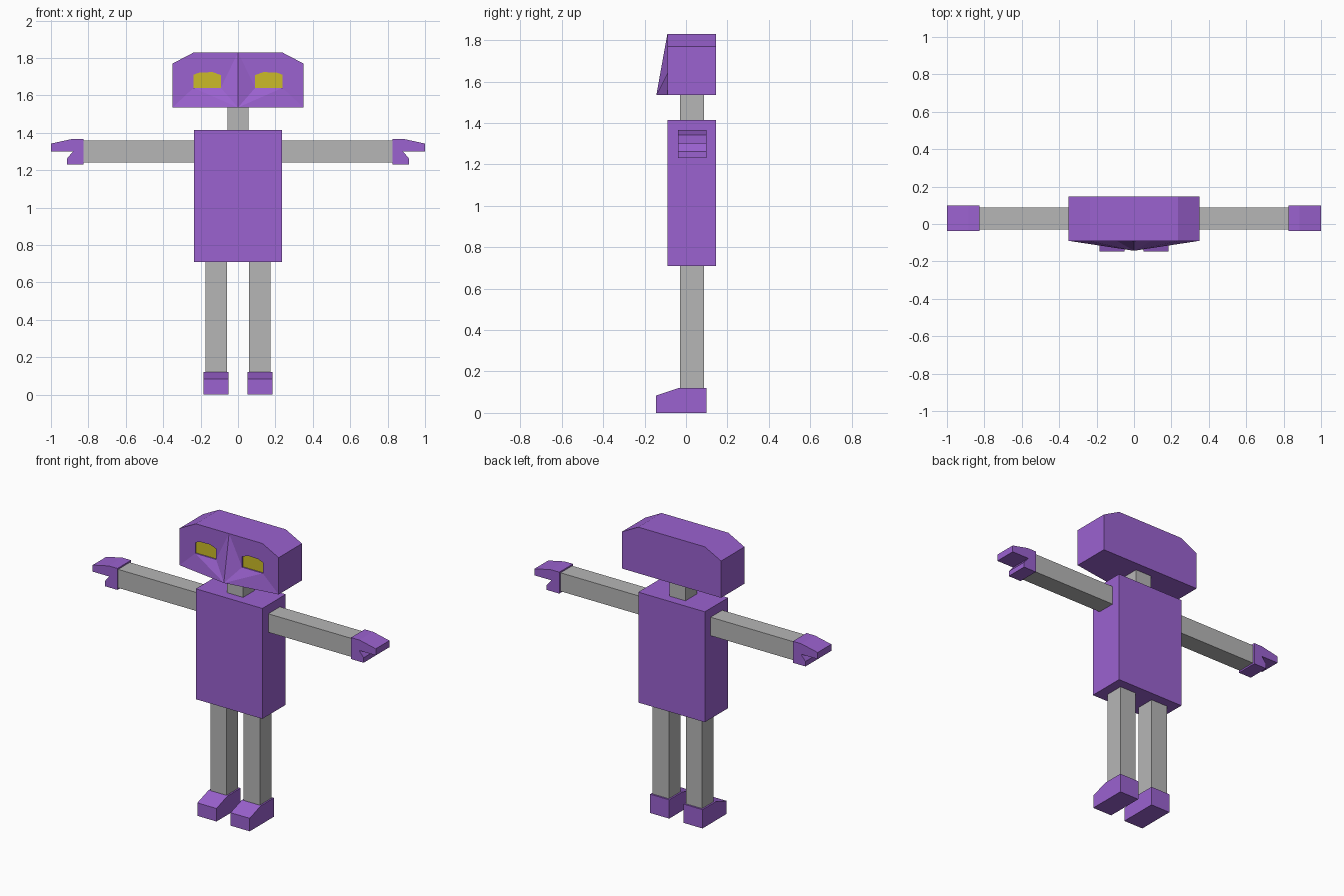
import bpy, bmesh

if "Cube" in bpy.data.objects:
    bpy.data.objects.remove(bpy.data.objects["Cube"])


def material(name, rgb):
    m = bpy.data.materials.new(name)
    m.diffuse_color = (*rgb, 1)
    m.use_nodes = True
    m.node_tree.nodes["Principled BSDF"].inputs["Base Color"].default_value = m.diffuse_color
    return m


PURPLE = material("purple", (0.328, 0.122, 0.63))
GREY = material("grey", (0.468, 0.468, 0.468))
YELLOW = material("yellow", (0.60, 0.50, 0.021))


def finish(name, bm, *mats):
    bmesh.ops.remove_doubles(bm, verts=bm.verts, dist=1e-5)
    bmesh.ops.recalc_face_normals(bm, faces=bm.faces)
    me = bpy.data.meshes.new(name)
    bm.to_mesh(me)
    bm.free()
    for m in mats:
        me.materials.append(m)
    ob = bpy.data.objects.new(name, me)
    bpy.context.collection.objects.link(ob)
    return ob


def prism(name, low, high, mat):
    """Solid between two matching outlines."""
    bm = bmesh.new()
    a = [bm.verts.new(p) for p in low]
    b = [bm.verts.new(p) for p in high]
    bm.faces.new(a)
    bm.faces.new(b)
    for i in range(len(a)):
        j = (i + 1) % len(a)
        bm.faces.new((a[i], a[j], b[j], b[i]))
    return finish(name, bm, mat)


def box(name, x, y, z, mat):
    outline = [(x[0], y[0]), (x[1], y[0]), (x[1], y[1]), (x[0], y[1])]
    return prism(name, [(*p, z[0]) for p in outline],
                 [(*p, z[1]) for p in outline], mat)


FRONT, BACK = -0.09, 0.146
LIMB_Y = (-0.03, 0.087)

# Torso and neck
box("torso", (-0.235, 0.235), (FRONT, BACK), (0.71, 1.415), PURPLE)
box("neck", (-0.057, 0.057), LIMB_Y, (1.415, 1.535), GREY)

# Limbs, hands and feet on both sides
hand = [(0.825, 1.23), (0.914, 1.23), (0.914, 1.262), (0.882, 1.30),
        (1.0, 1.30), (1.0, 1.342), (0.885, 1.367), (0.825, 1.367)]
foot = [(-0.146, 0), (0.098, 0), (0.098, 0.12), (-0.035, 0.12), (-0.146, 0.083)]
for s, side in ((-1, "right"), (1, "left")):
    box(side + "_arm", (s * 0.235, s * 0.825), LIMB_Y, (1.24, 1.358), GREY)
    box(side + "_leg", (s * 0.06, s * 0.175), LIMB_Y, (0.12, 0.71), GREY)
    prism(side + "_hand", [(s * x, -0.038, z) for x, z in hand],
          [(s * x, 0.1, z) for x, z in hand], PURPLE)
    prism(side + "_foot", [(s * 0.05, y, z) for y, z in foot],
          [(s * 0.185, y, z) for y, z in foot], PURPLE)

# Head: chamfered block with a pointed nose ridge and recessed eyes
outline = {"T": (0, 1.83), "C": (0.235, 1.83), "S": (0.35, 1.77),
           "B": (0.35, 1.535), "N": (0, 1.535)}
eye = {"a": (0.092, 1.64), "b": (0.238, 1.64), "c": (0.238, 1.71),
       "d": (0.205, 1.722), "e": (0.135, 1.724), "f": (0.092, 1.708)}
front_faces = ["TNa", "Taf", "Tfe", "TedC", "CdcS", "ScbB", "NBb", "Nba"]
bm = bmesh.new()
for s in (-1, 1):
    front = {k: bm.verts.new((s * x, -0.143 if k == "N" else FRONT, z))
             for k, (x, z) in (outline | eye).items()}
    back = {k: bm.verts.new((s * x, BACK, z)) for k, (x, z) in outline.items()}
    deep = {k: bm.verts.new((s * x, FRONT + 0.008, z)) for k, (x, z) in eye.items()}
    for f in front_faces:
        bm.faces.new([front[k] for k in f])
    bm.faces.new(list(back.values()))
    for p, q in ("TC", "CS", "SB", "BN"):
        bm.faces.new((front[p], front[q], back[q], back[p]))
    for p, q in ("ab", "bc", "cd", "de", "ef", "fa"):
        bm.faces.new((front[p], front[q], deep[q], deep[p]))
    bm.faces.new(list(deep.values())).material_index = 1
finish("head", bm, PURPLE, YELLOW)
